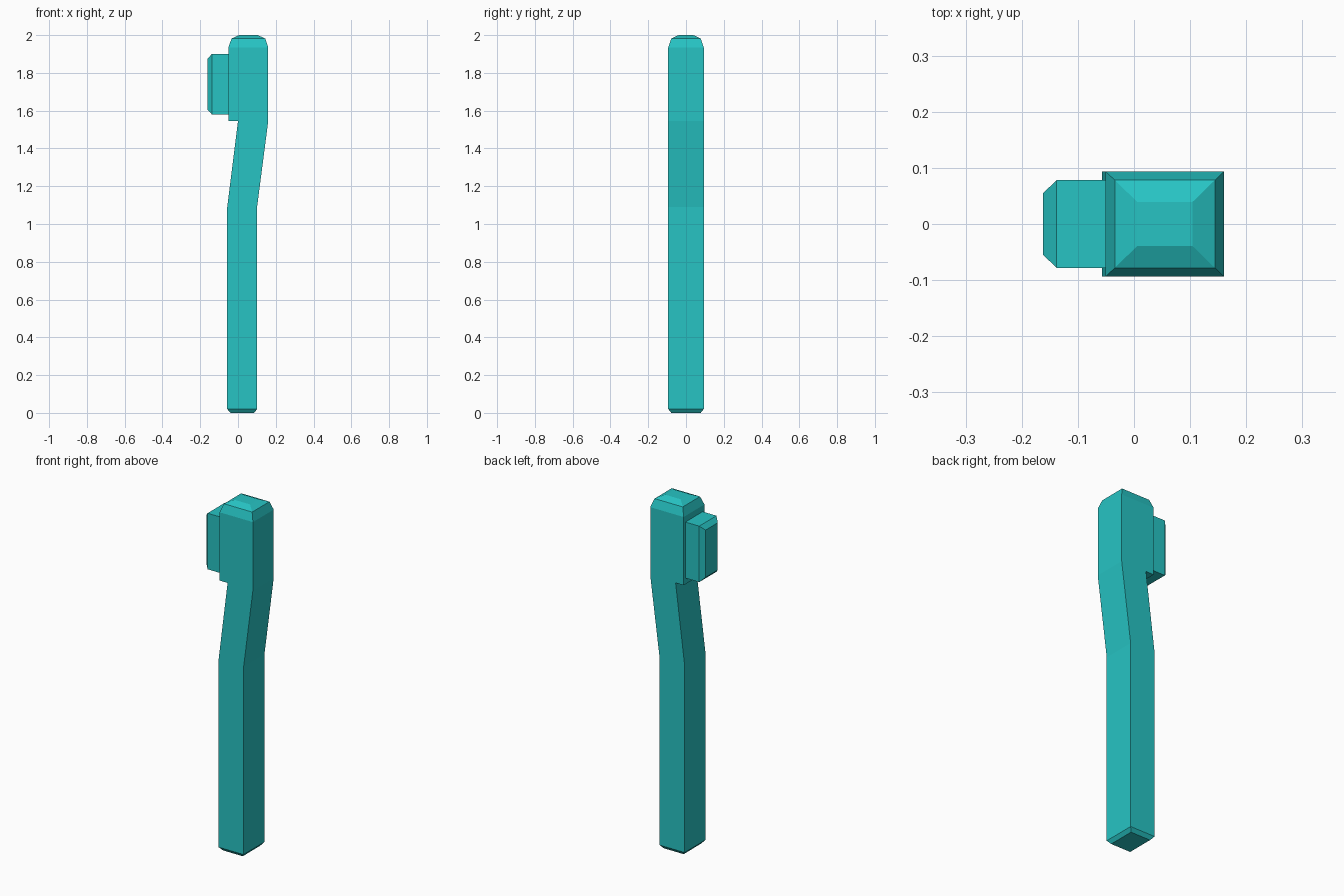
import bpy, bmesh

if "Cube" in bpy.data.objects:
    bpy.data.objects.remove(bpy.data.objects["Cube"])

mat = bpy.data.materials.new("teal")
mat.diffuse_color = (0.02, 0.55, 0.55, 1)
mat.use_nodes = True
mat.node_tree.nodes["Principled BSDF"].inputs["Base Color"].default_value = mat.diffuse_color


def loft(name, rings, point, cap_start=True, cap_end=True):
    """Skin rectangular rings (level, a0, a1, half_width)."""
    bm = bmesh.new()
    loops = []
    for h, a0, a1, w in rings:
        corners = ((a0, -w), (a1, -w), (a1, w), (a0, w))
        loops.append([bm.verts.new(point(h, a, b)) for a, b in corners])
    for lo, hi in zip(loops, loops[1:]):
        for i in range(4):
            j = (i + 1) % 4
            bm.faces.new((lo[i], lo[j], hi[j], hi[i]))
    if cap_start:
        bm.faces.new(loops[0][::-1])
    if cap_end:
        bm.faces.new(loops[-1])
    bmesh.ops.recalc_face_normals(bm, faces=bm.faces)
    mesh = bpy.data.meshes.new(name)
    bm.to_mesh(mesh)
    bm.free()
    mesh.materials.append(mat)
    obj = bpy.data.objects.new(name, mesh)
    bpy.context.collection.objects.link(obj)
    return obj


def upright(h, a, b):
    return (a, b, h)


def sideways(h, a, b):
    return (h, b, a)


# Handle with bent neck
loft("handle", [(0, -0.04, 0.085, 0.078),
                (0.02, -0.057, 0.101, 0.094),
                (1.09, -0.057, 0.101, 0.094),
                (1.545, 0.0, 0.16, 0.094)], upright, cap_end=False)

# Head block with stepped, tapered crown
loft("head", [(1.545, -0.051, 0.16, 0.094),
              (1.935, -0.051, 0.16, 0.094),
              (1.982, -0.034, 0.144, 0.078),
              (2.0, 0.006, 0.104, 0.039)], upright)

# Bristle block on the left of the head
loft("bristles", [(-0.051, 1.58, 1.90, 0.078),
                  (-0.138, 1.58, 1.90, 0.078),
                  (-0.162, 1.605, 1.875, 0.055)], sideways, cap_start=False)
